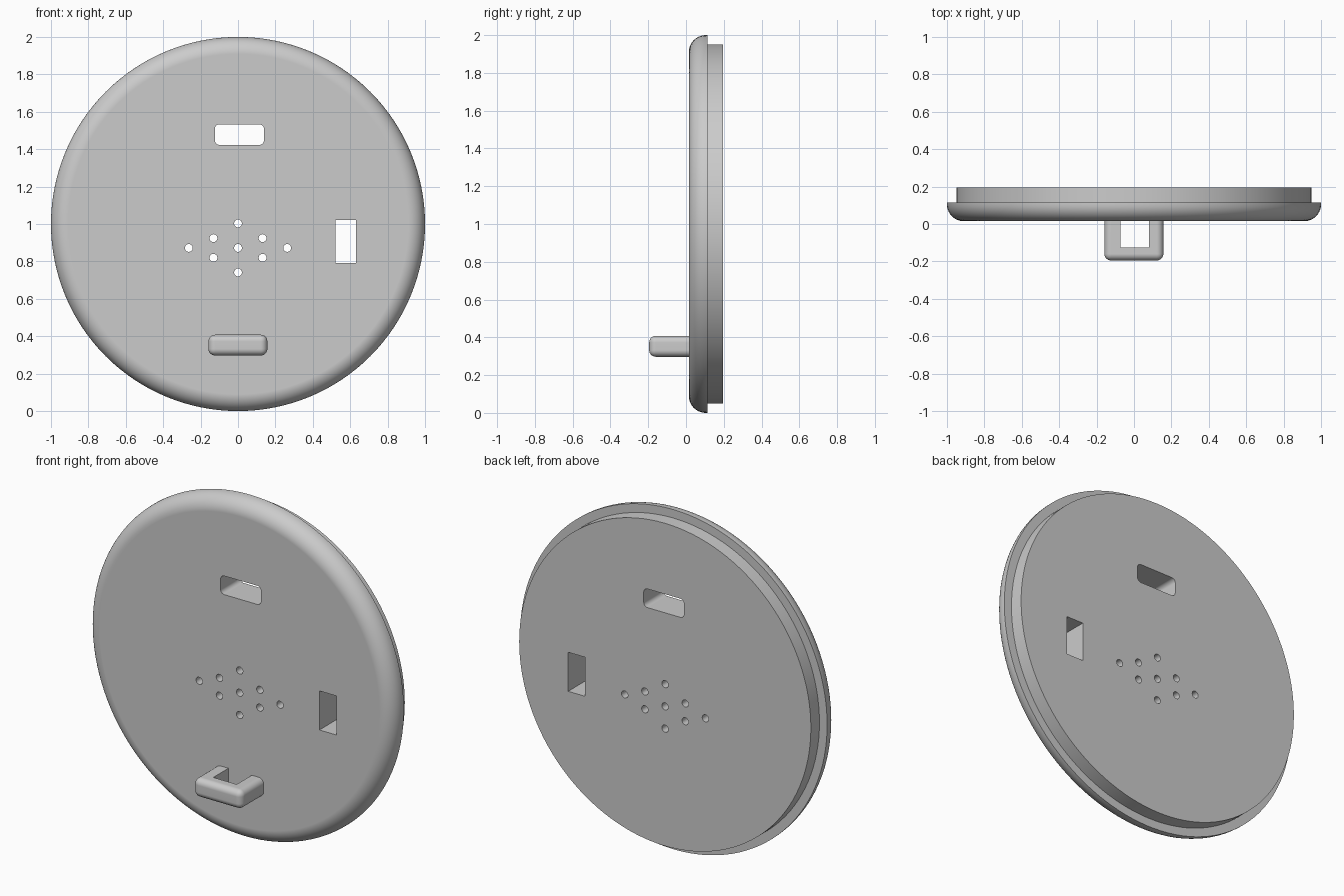
import bpy, bmesh, math
from mathutils import Matrix, Vector

cube = bpy.data.objects.get("Cube")
if cube:
    bpy.data.objects.remove(cube, do_unlink=True)

grey = bpy.data.materials.new("light grey")
grey.use_nodes = True
colour = (0.6, 0.6, 0.6, 1)
grey.diffuse_color = colour
grey.node_tree.nodes["Principled BSDF"].inputs["Base Color"].default_value = colour


def make_object(name, bm):
    bmesh.ops.recalc_face_normals(bm, faces=bm.faces)
    mesh = bpy.data.meshes.new(name)
    bm.to_mesh(mesh)
    bm.free()
    mesh.materials.append(grey)
    obj = bpy.data.objects.new(name, mesh)
    bpy.context.collection.objects.link(obj)
    return obj


def add_box(bm, x, y, z):
    """Add a box from (low, high) ranges and return its vertices."""
    centre = Vector([(a + b) / 2 for a, b in (x, y, z)])
    size = [b - a for a, b in (x, y, z)]
    matrix = Matrix.Translation(centre) @ Matrix.Diagonal((*size, 1))
    return bmesh.ops.create_cube(bm, size=1, matrix=matrix)["verts"]


def round_edges(bm, edges, radius):
    bmesh.ops.bevel(bm, geom=edges, offset=radius, segments=6,
                    profile=0.5, affect="EDGES")


def along(edge, axis):
    return abs((edge.verts[0].co - edge.verts[1].co).normalized()[axis]) > 0.9


def cut(target, cutter):
    cutter.hide_render = True
    mod = target.modifiers.new("cut", "BOOLEAN")
    mod.operation = "DIFFERENCE"
    mod.solver = "EXACT"
    mod.object = cutter
    bpy.context.view_layer.objects.active = target
    bpy.ops.object.modifier_apply(modifier=mod.name)
    bpy.data.objects.remove(cutter, do_unlink=True)


def finish(obj):
    bpy.ops.object.select_all(action="DESELECT")
    obj.select_set(True)
    bpy.context.view_layer.objects.active = obj
    bpy.ops.object.shade_smooth_by_angle(angle=math.radians(30))
    weighted = obj.modifiers.new("flat face normals", "WEIGHTED_NORMAL")
    weighted.keep_sharp = True


# Lid: a lathed flange with a rounded front rim and a narrower plug behind
FRONT, STEP, BACK, RIM, PLUG, FILLET = 0.015, 0.115, 0.195, 1.0, 0.95, 0.09
profile = [(0, FRONT)]
for i in range(11):
    a = math.pi / 2 * i / 10
    profile.append((RIM - FILLET + FILLET * math.sin(a),
                    FRONT + FILLET - FILLET * math.cos(a)))
profile += [(RIM, STEP), (PLUG, STEP), (PLUG, BACK), (0, BACK)]
bm = bmesh.new()
points = [bm.verts.new((r, y, 1)) for r, y in profile]
edges = [bm.edges.new(pair) for pair in zip(points, points[1:])]
bmesh.ops.spin(bm, geom=points + edges, cent=(0, 0, 1), axis=(0, 1, 0),
               angle=math.tau, steps=128, use_merge=True)
bmesh.ops.remove_doubles(bm, verts=bm.verts, dist=0.0001)
bmesh.ops.dissolve_limit(bm, angle_limit=0.001, verts=bm.verts, edges=bm.edges)
lid = make_object("lid", bm)

# Openings: rounded slot, square-cornered window and a diamond of vent holes
DEPTH = (-0.1, 0.3)
bm = bmesh.new()
add_box(bm, (-0.124, 0.139), DEPTH, (1.423, 1.533))
round_edges(bm, [e for e in bm.edges if along(e, 1)], 0.025)
add_box(bm, (0.52, 0.631), DEPTH, (0.792, 1.022))
vents = [(0, 0), (0, 1), (0, -1), (-1, 0), (1, 0)]
vents += [(sx / 2, sz * 0.4) for sx in (-1, 1) for sz in (-1, 1)]
turn = Matrix.Rotation(math.pi / 2, 4, "X")
for u, v in vents:
    place = Matrix.Translation((u * 0.263, 0.1, 0.872 + v * 0.131))
    bmesh.ops.create_cone(bm, cap_ends=True, segments=24, radius1=0.021,
                          radius2=0.021, depth=0.4, matrix=place @ turn)
cut(lid, make_object("opening_cutter", bm))
finish(lid)

# Handle: a rounded bar on two legs, with a sharp square gap behind it
bm = bmesh.new()
add_box(bm, (-0.158, 0.157), (-0.195, 0.03), (0.297, 0.408))
rounded = [e for e in bm.edges if not all(v.co.y > 0 for v in e.verts)]
round_edges(bm, rounded, 0.035)
handle = make_object("handle", bm)
bm = bmesh.new()
add_box(bm, (-0.073, 0.08), (-0.126, 0.1), (0.2, 0.5))
cut(handle, make_object("gap_cutter", bm))
finish(handle)
